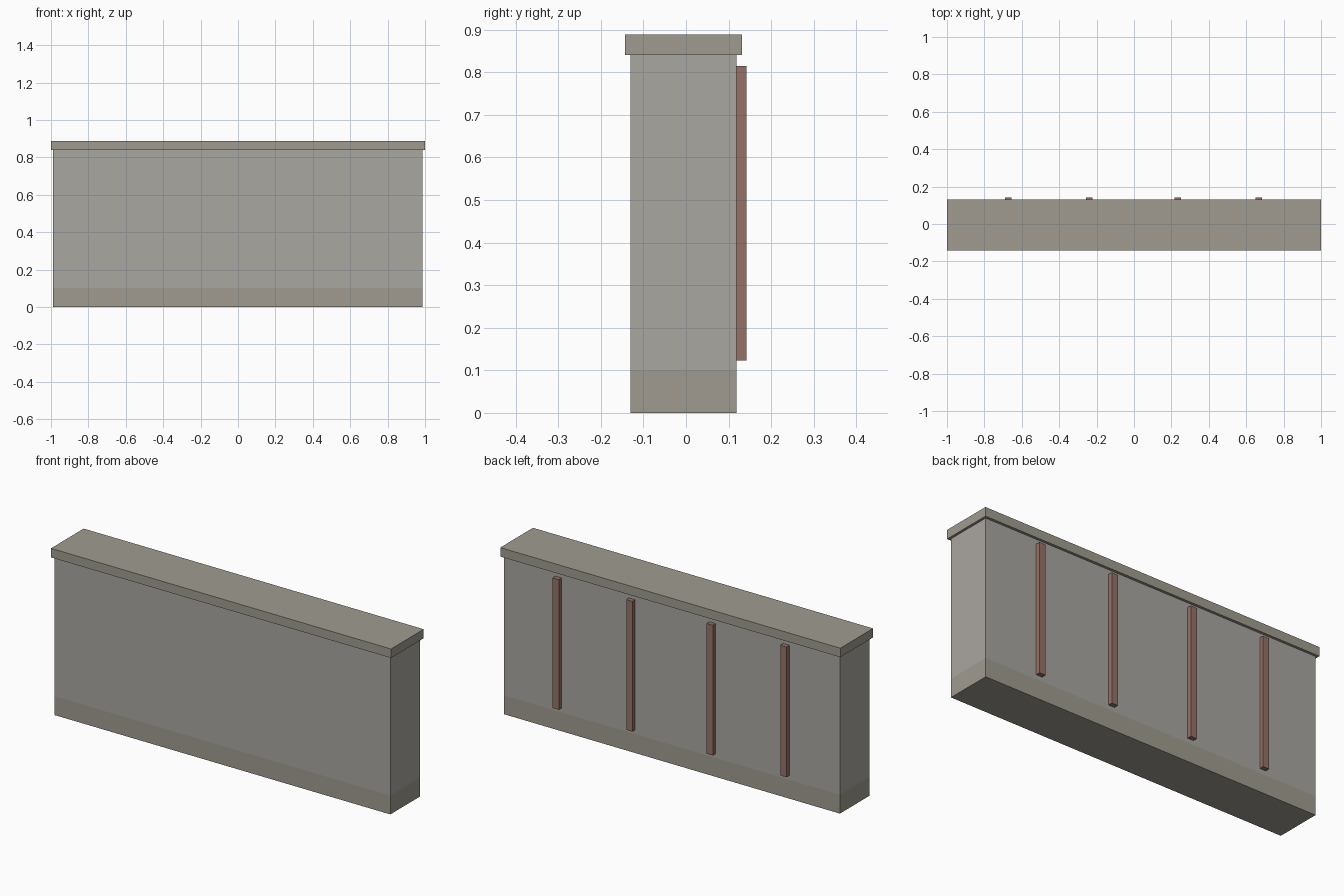
import bpy

if "Cube" in bpy.data.objects:
    bpy.data.objects.remove(bpy.data.objects["Cube"])


def material(name, rgb):
    m = bpy.data.materials.new(name)
    m.diffuse_color = (*rgb, 1)
    m.use_nodes = True
    m.node_tree.nodes["Principled BSDF"].inputs["Base Color"].default_value = m.diffuse_color
    return m


def box(name, x, y, z, mat):
    """Box from (min, max) ranges on each axis."""
    ranges = (x, y, z)
    bpy.ops.mesh.primitive_cube_add(size=1, location=[(a + b) / 2 for a, b in ranges])
    ob = bpy.context.object
    ob.name = name
    ob.scale = [b - a for a, b in ranges]
    bpy.ops.object.transform_apply(location=False, rotation=False, scale=True)
    ob.data.materials.append(mat)
    return ob


plaster = material("plaster", (0.40, 0.385, 0.355))
stone = material("stone", (0.35, 0.33, 0.28))
rust = material("rust", (0.30, 0.17, 0.135))

WALL_X = (-0.988, 0.987)
WALL_Y = (-0.13, 0.118)

# Plinth, wall panel standing flush on it, and overhanging top slab
box("plinth", WALL_X, WALL_Y, (0, 0.1), stone)
box("wall_panel", WALL_X, WALL_Y, (0.1, 0.84), plaster)
box("top_slab", (-1, 1), (-0.143, 0.132), (0.84, 0.888), stone)

# Vertical battens on the back face
for i, cx in enumerate((-0.672, -0.239, 0.234, 0.667)):
    box(f"batten_{i + 1}", (cx - 0.018, cx + 0.018), (0.118, 0.142), (0.123, 0.815), rust)
